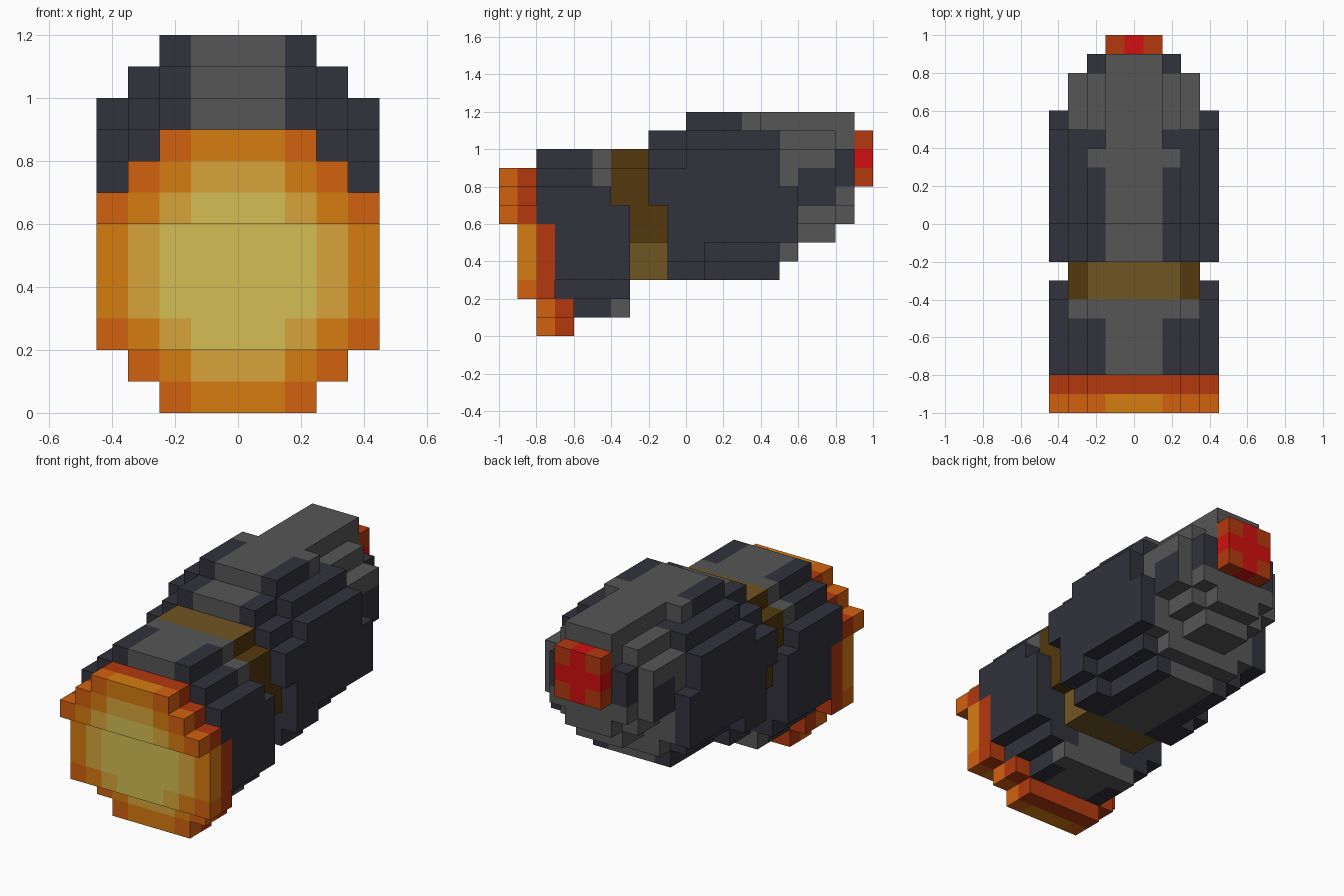
import bpy, bmesh
from mathutils import Vector

if "Cube" in bpy.data.objects:
    bpy.data.objects.remove(bpy.data.objects["Cube"], do_unlink=True)

U = 0.1  # block size


def material(name, hex_code):
    def lin(c):
        c /= 255
        return c / 12.92 if c <= 0.04045 else ((c + 0.055) / 1.055) ** 2.4
    col = [lin(int(hex_code[i:i + 2], 16)) for i in (0, 2, 4)] + [1.0]
    m = bpy.data.materials.new(name)
    m.diffuse_color = col
    m.use_nodes = True
    bsdf = next(n for n in m.node_tree.nodes if n.type == 'BSDF_PRINCIPLED')
    bsdf.inputs["Base Color"].default_value = col
    return m


MATS = {name: material(name, code) for name, code in {
    "pale_yellow": "D3BE55", "amber": "D7A53A", "orange": "D67D11",
    "deep_orange": "D2610F", "rust_red": "B3390F", "charcoal": "32323C",
    "grey": "565656", "dark_brown": "53390F", "light_brown": "705524",
    "bright_red": "D01010"}.items()}


def block_part(name, slabs, paint):
    """Fuse symmetric slabs (half width in blocks, y0, y1, z0, z1) into one shell."""
    cells = {(i, j, k) for w, y0, y1, z0, z1 in slabs
             for i in range(-w, w + 1) for j in range(y0, y1) for k in range(z0, z1)}
    used = []
    bm = bmesh.new()
    for c in sorted(cells):
        for axis in range(3):
            for s in (-1, 1):
                n = [0, 0, 0]
                n[axis] = s
                if tuple(a + b for a, b in zip(c, n)) in cells:
                    continue
                centre = Vector((c[0], c[1] + 0.5, c[2] + 0.5)) + Vector(n) * 0.5
                u, v = Vector((0, 0, 0)), Vector((0, 0, 0))
                u[(axis + 1) % 3] = 0.5
                v[(axis + 2) % 3] = 0.5 * s
                f = bm.faces.new([bm.verts.new((centre + p) * U)
                                  for p in (-u - v, u - v, u + v, v - u)])
                colour = paint(*c, n)
                if colour not in used:
                    used.append(colour)
                f.material_index = used.index(colour)
    # Weld the blocks and merge flat areas of one colour
    bmesh.ops.remove_doubles(bm, verts=bm.verts[:], dist=0.001)
    bmesh.ops.dissolve_limit(bm, angle_limit=0.01, verts=bm.verts[:],
                             edges=bm.edges[:], delimit={'MATERIAL'})
    me = bpy.data.meshes.new(name)
    bm.to_mesh(me)
    bm.free()
    for colour in used:
        me.materials.append(MATS[colour])
    ob = bpy.data.objects.new(name, me)
    bpy.context.collection.objects.link(ob)
    return ob


ROUND = [2, 3, 4, 4, 4, 4, 4, 3, 2]  # half widths of the round section


def front_y(k):
    """Front plane of the slanted lens for a given row."""
    return -8 if k < 2 else -9 if k < 6 else -10


# Lens: rings of colour around its centre
def paint_lens(i, j, k, n):
    ring = max(abs(i), 1) + max(abs(k - 4), 1)
    return {6: "deep_orange", 5: "orange", 4: "amber"}.get(ring, "pale_yellow")


block_part("lens", [(w, front_y(k), front_y(k) + 1, k, k + 1)
                    for k, w in enumerate(ROUND)], paint_lens)

# Rim behind the lens
block_part("lens_rim", [(w, front_y(k) + 1, front_y(k) + 2, k, k + 1)
                        for k, w in enumerate(ROUND)],
           lambda i, j, k, n: "rust_red")


# Shells: charcoal flanks, grey centre strip and tail
def paint_shell(i, j, k, n):
    a = abs(i)
    if a <= 1:
        return "grey"
    if a == 4:
        return "charcoal"
    if a == 3 and 6 <= j < 8 and k in (7, 8) and n[0]:
        return "charcoal"
    if a == 2 and j == 8 and k in (8, 9):
        return "charcoal"
    if j >= 5 or (j >= 3 and k >= 11):
        return "grey"
    if (j == -5 and k >= 8) or (j == -4 and k == 1):
        return "grey"
    return "charcoal"


block_part("front_shell", [(w, front_y(k) + 2, -3 if k < 7 else -4, k, k + 1)
                           for k, w in enumerate(ROUND, 1)], paint_shell)

# Neck between the shells
block_part("neck", [(2, -4, -2, 9, 10), (3, -4, -2, 7, 9),
                    (3, -4, -1, 5, 7), (2, -4, -1, 3, 5)],
           lambda i, j, k, n: "light_brown" if k < 5 or
           (n[2] and abs(i) <= 2) else "dark_brown")

# Rear shell: slanted front, round middle, tapered tail
block_part("rear_shell", [
    (2, -2, 0, 10, 11), (3, -2, 0, 9, 10), (4, -2, 0, 7, 9),
    (4, -1, 1, 4, 7), (3, -1, 1, 3, 4),
    (2, 0, 4, 11, 12), (3, 0, 5, 10, 11), (4, 0, 5, 7, 10),
    (4, 1, 5, 5, 7), (3, 1, 5, 4, 5), (2, 1, 5, 3, 4),
    (1, 4, 9, 11, 12), (2, 5, 8, 10, 11), (3, 5, 6, 8, 10),
    (4, 5, 6, 5, 8), (2, 5, 6, 4, 5),
    (3, 6, 8, 7, 10), (2, 6, 8, 6, 7), (1, 6, 8, 5, 6),
    (1, 8, 9, 10, 11), (2, 8, 9, 7, 10), (1, 8, 9, 6, 7)], paint_shell)

# Tail button: red cross with rust corners
block_part("tail_button", [(1, 9, 10, 8, 11)],
           lambda i, j, k, n: "rust_red" if i and k != 9 else "bright_red")
